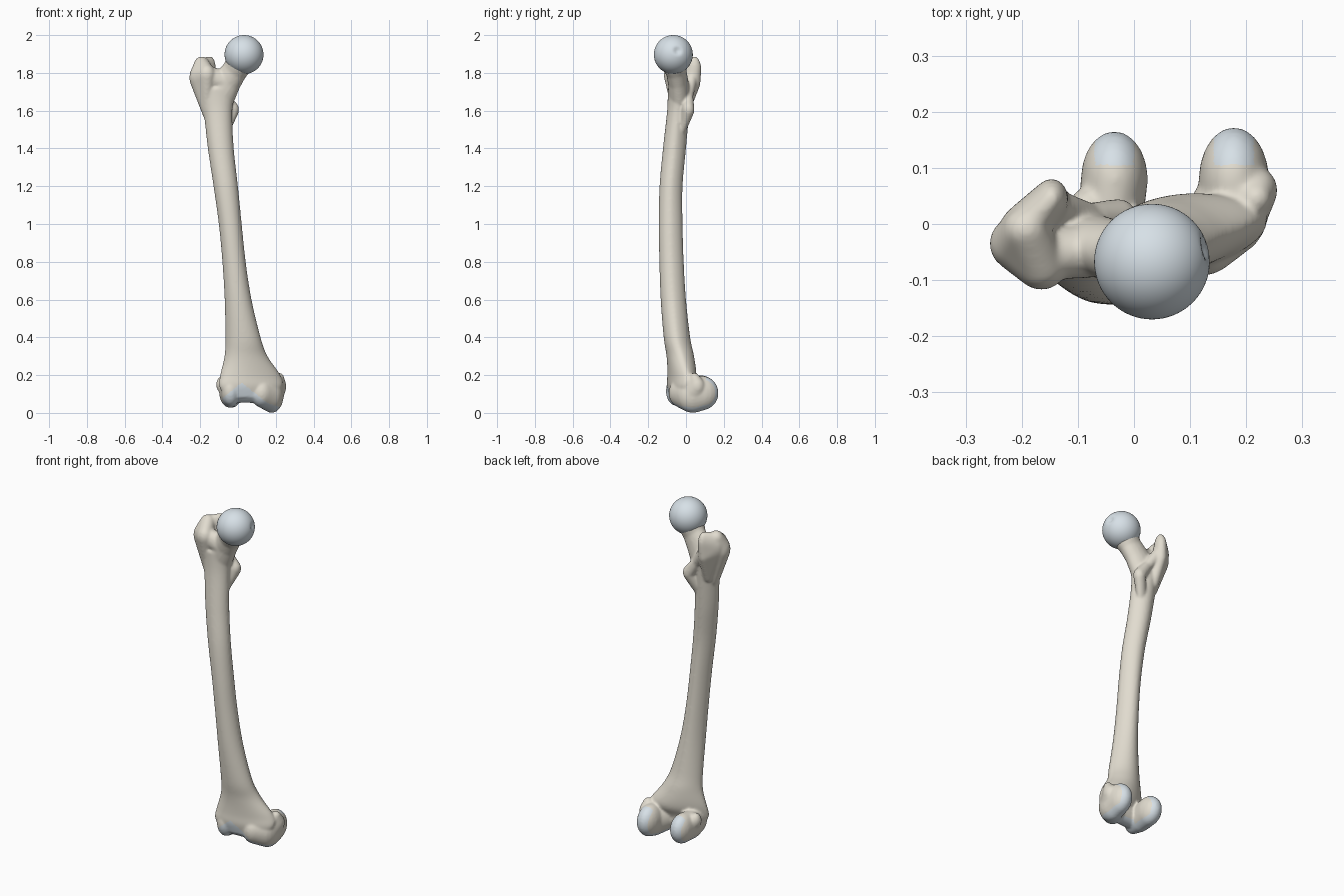
import bpy, bmesh
from math import sin, cos, pi, sqrt
from mathutils import Vector

if "Cube" in bpy.data.objects:
    bpy.data.objects.remove(bpy.data.objects["Cube"])


def material(name, rgb):
    m = bpy.data.materials.new(name)
    m.diffuse_color = (*rgb, 1)
    m.use_nodes = True
    m.node_tree.nodes["Principled BSDF"].inputs["Base Color"].default_value = m.diffuse_color
    return m


bone = material("bone", (0.76, 0.72, 0.63))
cartilage = material("cartilage", (0.68, 0.75, 0.80))
total = bmesh.new()


def merge(bm):
    """Add a closed part to the bone body."""
    bmesh.ops.recalc_face_normals(bm, faces=bm.faces)
    me = bpy.data.meshes.new("part")
    bm.to_mesh(me)
    bm.free()
    total.from_mesh(me)
    bpy.data.meshes.remove(me)


def hull(*balls):
    """Rounded mass: convex hull around ellipsoids (centre, radii)."""
    bm = bmesh.new()
    for c, s in balls:
        for i in range(1, 14):
            t = pi * i / 14
            for j in range(20):
                a = 2 * pi * j / 20
                bm.verts.new((c[0] + s[0] * sin(t) * cos(a),
                              c[1] + s[1] * sin(t) * sin(a),
                              c[2] + s[2] * cos(t)))
        for k in (-1, 1):
            bm.verts.new((c[0], c[1], c[2] + k * s[2]))
    bmesh.ops.convex_hull(bm, input=bm.verts[:])
    loose = [v for v in bm.verts if not v.link_faces]
    bmesh.ops.delete(bm, geom=loose, context='VERTS')
    merge(bm)


def chain(*balls):
    """Bent mass: hulls of neighbouring ellipsoids."""
    for a, b in zip(balls, balls[1:]):
        hull(a, b)


def smooth_rows(rows, n=6):
    """Catmull-Rom interpolation between section rows."""
    out = []
    for i in range(len(rows) - 1):
        p = [rows[max(0, i - 1)], rows[i], rows[i + 1], rows[min(len(rows) - 1, i + 2)]]
        for k in range(n):
            t = k / n
            out.append([0.5 * (2 * b + (c - a) * t + (2 * a - 5 * b + 4 * c - d) * t * t
                               + (3 * b - a - 3 * c + d) * t ** 3) for a, b, c, d in zip(*p)])
    return out + [rows[-1]]


# shaft: z, left, right, front, back, skew
sections = [
    (0.08, -0.07, 0.19, -0.080, 0.000, 0.15),
    (0.14, -0.10, 0.235, -0.092, 0.025, 0.2),
    (0.20, -0.095, 0.225, -0.092, 0.050, 0.2),
    (0.30, -0.072, 0.157, -0.102, 0.042, 0.1),
    (0.40, -0.067, 0.120, -0.118, 0.022, 0),
    (0.60, -0.071, 0.072, -0.134, 0.000, 0),
    (0.80, -0.083, 0.041, -0.141, -0.012, 0),
    (1.00, -0.102, 0.020, -0.144, -0.018, 0),
    (1.20, -0.130, 0.000, -0.140, -0.018, 0),
    (1.40, -0.160, -0.022, -0.122, 0.000, 0),
    (1.60, -0.185, -0.030, -0.100, 0.018, 0),
    (1.72, -0.225, -0.010, -0.096, 0.025, 0)]
bm = bmesh.new()
rings, N = [], 40
for z, x0, x1, y0, y1, k in smooth_rows(sections):
    ring = []
    for j in range(N):
        a = 2 * pi * j / N
        back = max(0, sin(a))
        x = (x1 - x0) / 2 * cos(a) * (1 - 0.18 * back)   # tapered rear ridge
        y = (y0 + y1) / 2 + (y1 - y0) / 2 * sin(a) + k * x
        ring.append(bm.verts.new(((x0 + x1) / 2 + x, y, z)))
    rings.append(ring)
for a, b in zip(rings, rings[1:]):
    for j in range(N):
        bm.faces.new((a[j], a[(j + 1) % N], b[(j + 1) % N], b[j]))
bm.faces.new(rings[0])
bm.faces.new(rings[-1])
merge(bm)

# neck
head_c, head_r = Vector((0.032, -0.067, 1.897)), 0.103
chain(((-0.10, -0.035, 1.68), (0.085, 0.058, 0.09)),
      ((-0.055, -0.042, 1.755), (0.072, 0.053, 0.078)),
      ((-0.015, -0.053, 1.815), (0.066, 0.055, 0.07)),
      ((0.015, -0.062, 1.865), (0.075, 0.075, 0.075)))

# greater trochanter: outer mass, rear ridge, front corner
hull(((-0.205, -0.035, 1.775), (0.053, 0.05, 0.07)),
     ((-0.192, -0.01, 1.842), (0.042, 0.04, 0.045)),
     ((-0.165, -0.075, 1.79), (0.045, 0.043, 0.055)),
     ((-0.165, -0.04, 1.58), (0.02, 0.03, 0.03)))
hull(((-0.195, -0.01, 1.80), (0.045, 0.045, 0.08)),
     ((-0.147, 0.045, 1.82), (0.03, 0.036, 0.068)),
     ((-0.15, 0.035, 1.75), (0.035, 0.042, 0.05)),
     ((-0.14, -0.01, 1.60), (0.03, 0.03, 0.03)))
hull(((-0.15, -0.055, 1.78), (0.05, 0.045, 0.055)),
     ((-0.07, -0.045, 1.75), (0.06, 0.05, 0.06)))

# crest between trochanters and lesser trochanter
chain(((-0.135, 0.03, 1.76), (0.03, 0.03, 0.04)),
      ((-0.08, 0.012, 1.68), (0.025, 0.026, 0.03)),
      ((-0.028, 0.012, 1.605), (0.034, 0.033, 0.043)))
hull(((-0.028, 0.012, 1.605), (0.034, 0.033, 0.043)),
     ((-0.07, -0.02, 1.50), (0.03, 0.02, 0.03)))

# medial condyle and its outer bump
chain(((0.178, 0.079, 0.105), (0.063, 0.094, 0.092)),
      ((0.178, 0.035, 0.094), (0.064, 0.09, 0.094)),
      ((0.125, -0.03, 0.105), (0.06, 0.062, 0.075)))
hull(((0.185, 0.04, 0.11), (0.06, 0.07, 0.075)),
     ((0.222, 0.06, 0.14), (0.034, 0.04, 0.05)),
     ((0.218, 0.045, 0.19), (0.025, 0.025, 0.022)))

# lateral condyle and its outer bump
chain(((-0.035, 0.08, 0.113), (0.06, 0.086, 0.086)),
      ((-0.042, 0.01, 0.11), (0.058, 0.08, 0.083)),
      ((-0.04, -0.05, 0.115), (0.05, 0.057, 0.078)))
hull(((-0.04, 0.02, 0.12), (0.055, 0.06, 0.06)),
     ((-0.083, 0.03, 0.15), (0.033, 0.035, 0.045)))

# grooved bridge in front
hull(((0.0, -0.035, 0.115), (0.05, 0.053, 0.062)),
     ((0.10, -0.03, 0.115), (0.05, 0.05, 0.062)))

# fuse everything into one smooth body
me = bpy.data.meshes.new("femur_body")
total.to_mesh(me)
total.free()
body = bpy.data.objects.new("femur_body", me)
bpy.context.collection.objects.link(body)
bpy.context.view_layer.objects.active = body
body.select_set(True)
r = body.modifiers.new("fuse", 'REMESH')
r.mode, r.voxel_size = 'VOXEL', 0.006
s = body.modifiers.new("soften", 'SMOOTH')
s.factor, s.iterations = 0.5, 12
for name in ("fuse", "soften"):
    bpy.ops.object.modifier_apply(modifier=name)

# joint surface colouring on the lower end
me = body.data
me.materials.clear()
me.materials.append(bone)
me.materials.append(cartilage)
for p in me.polygons:
    c, n = p.center, p.normal
    p.use_smooth = True
    rear = c.y > 0.105 and abs(n.x) < 0.72 and c.z < 0.195
    under = n.z < -0.55 and c.z < 0.12
    groove = c.y < -0.02 and n.y < -0.2 and c.z < 0.16 - 0.8 * abs(c.x - 0.02)
    p.material_index = int(rear or under or groove) if c.z < 0.2 else 0

# femoral head with a small pit on the inner side
bm = bmesh.new()
bmesh.ops.create_uvsphere(bm, u_segments=64, v_segments=40, radius=head_r)
pit = Vector((0.95, 0.22, 0.2)).normalized() * head_r
for v in bm.verts:
    d = (v.co - pit).length / 0.03
    if d < 1:
        v.co *= 1 - 0.11 * (1 - d * d) ** 2
    v.co += head_c
for f in bm.faces:
    f.smooth = True
me = bpy.data.meshes.new("femoral_head")
bm.to_mesh(me)
bm.free()
me.materials.append(cartilage)
bpy.context.collection.objects.link(bpy.data.objects.new("femoral_head", me))
